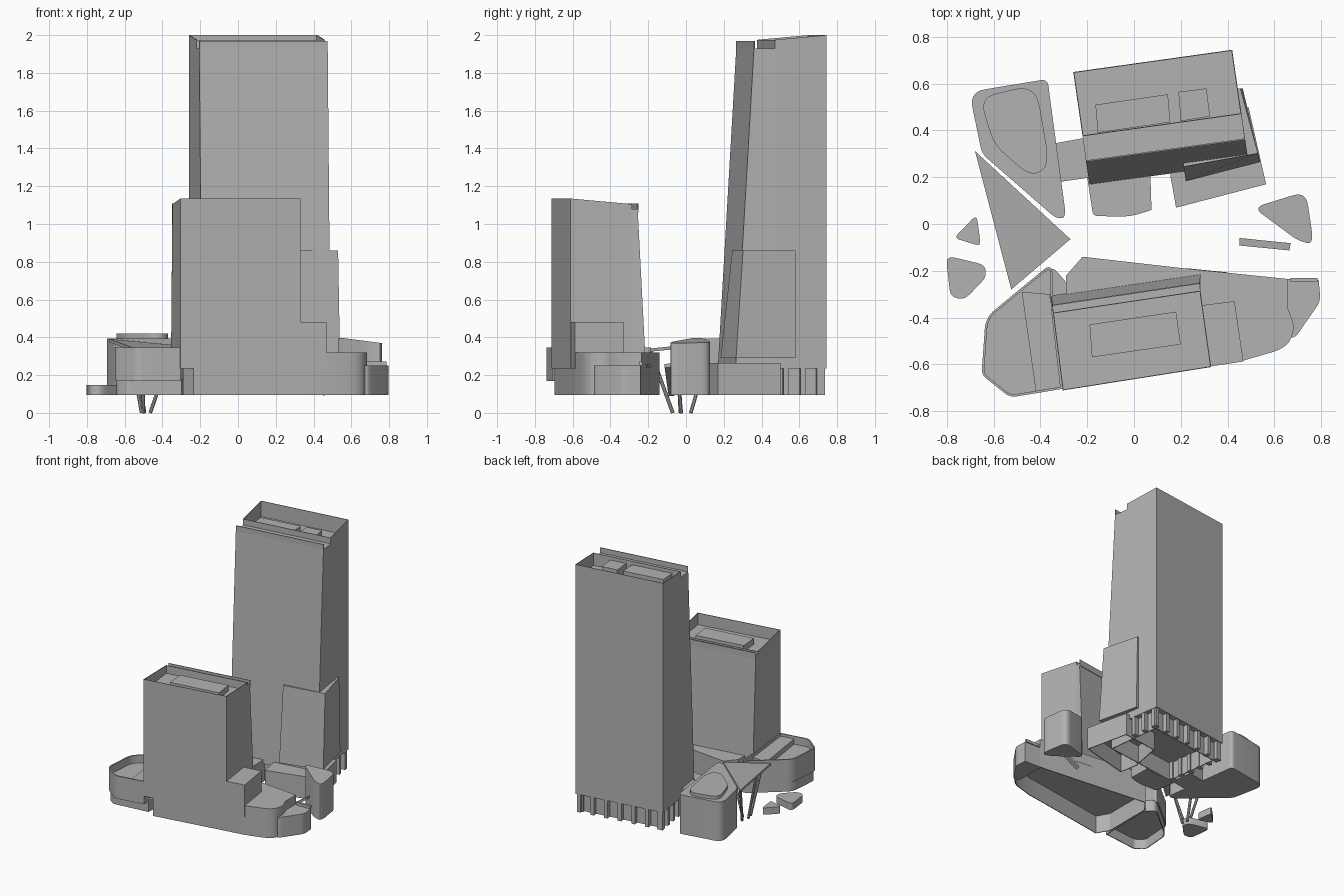
import bpy, bmesh, math
from mathutils import Vector

if "Cube" in bpy.data.objects:
    bpy.data.objects.remove(bpy.data.objects["Cube"])

GREY = bpy.data.materials.new("mid_grey")
GREY.diffuse_color = (.45, .45, .45, 1)
GREY.use_nodes = True
GREY.node_tree.nodes["Principled BSDF"].inputs["Base Color"].default_value = GREY.diffuse_color


def finish(bm, name):
    me = bpy.data.meshes.new(name)
    bm.to_mesh(me)
    bm.free()
    for p in me.polygons:
        p.use_smooth = True
    me.set_sharp_from_angle(angle=math.radians(28))
    me.materials.append(GREY)
    ob = bpy.data.objects.new(name, me)
    bpy.context.collection.objects.link(ob)
    return ob


def outline(pts, n=7):
    """Expand (x, y, r) corners into rounded ones."""
    out = []
    for i, p in enumerate(pts):
        c = Vector(p[:2])
        if len(p) < 3:
            out.append(c)
            continue
        u, v = Vector(pts[i - 1][:2]) - c, Vector(pts[(i + 1) % len(pts)][:2]) - c
        a = c + u.normalized() * min(p[2], u.length * .45)
        b = c + v.normalized() * min(p[2], v.length * .45)
        for k in range(n + 1):
            t = k / n
            out.append(a * (1 - t) ** 2 + c * (2 * t * (1 - t)) + b * t * t)
    return out


def solid(name, pts, z0, z1, top=None, rim=0, floor=0, hollow=0, ceiling=0):
    """Prism or loft from a footprint; heights may be functions.
    rim/floor sink the roof to a level, hollow/ceiling open the underside."""
    h = lambda z, p: z(p.x, p.y) if callable(z) else z
    lo = outline(pts)
    hi = outline(top) if top else lo
    bm = bmesh.new()
    a = [bm.verts.new((p.x, p.y, h(z0, p))) for p in lo]
    b = [bm.verts.new((p.x, p.y, h(z1, p))) for p in hi]
    n = len(a)
    base = bm.faces.new(a[::-1])
    roof = bm.faces.new(b)
    for i in range(n):
        j = (i + 1) % n
        bm.faces.new((a[i], a[j], b[j], b[i]))
    bmesh.ops.recalc_face_normals(bm, faces=bm.faces)
    for face, t, level in ((roof, rim, floor), (base, hollow, ceiling)):
        if t:
            bmesh.ops.inset_region(bm, faces=[face], thickness=t, use_even_offset=True)
            f = bmesh.ops.extrude_discrete_faces(bm, faces=[face])["faces"][0]
            for v in f.verts:
                v.co.z = level
    return finish(bm, name)


def wall(name, p, q, t, z0, z1):
    """Thin upright wall from p to q, thickness t to its left."""
    p, q = Vector(p), Vector(q)
    d = (q - p).normalized()
    n = Vector((-d.y, d.x)) * t
    return solid(name, [p.to_tuple(), q.to_tuple(), (q + n).to_tuple(), (p + n).to_tuple()], z0, z1)


def strut(name, p, q, r):
    p, q = Vector(p), Vector(q)
    bm = bmesh.new()
    bmesh.ops.create_cone(bm, cap_ends=True, segments=8, radius1=r, radius2=r, depth=(q - p).length)
    ob = finish(bm, name)
    ob.location = (p + q) / 2
    ob.rotation_euler = (q - p).to_track_quat('Z', 'Y').to_euler()


G = 0.095  # podium underside level

# Tall tower: rear shaft with sunken roof, leaning front wedge, front parapet
BL, BR, MR, ML = (-.26, .65), (.42, .745), (.46, .47), (-.22, .375)
solid("tall_tower_shaft", [ML, MR, BR, BL], .235,
      lambda x, y: 1.975 + .09 * (y - .42 - .14 * (x - .1)), rim=.004, floor=1.88)
solid("tall_tower_front", [(-.19, .168), (.49, .262), MR, ML], .235, 1.93,
      top=[(-.205, .266), (.475, .36), MR, ML])
wall("tall_tower_parapet", (-.205, .266), (.475, .36), .006, 1.92, 1.97)
solid("tall_roof_plant_large", [(-.155, .39), (.155, .435), (.145, .555), (-.165, .51)], 1.87, 1.95)
solid("tall_roof_plant_small", [(.2, .44), (.325, .46), (.31, .58), (.19, .565)], 1.87, 1.95)

# Side block leaning against the tall tower
solid("tall_tower_side_block", [(.222, .183), (.54, .265), (.465, .58), (.2, .54)], .29, .86,
      top=[(.212, .245), (.53, .302), (.455, .58), (.2, .54)])

# Recessed base and pilasters of the tall tower
solid("tall_tower_core", [(-.16, .2), (.44, .28), (.39, .7), (-.21, .615)], G, .24, hollow=.006, ceiling=.23)


def pilaster_row(name, p, q, count):
    p, q = Vector(p), Vector(q)
    d = (q - p).normalized()
    for i in range(count):
        c = p.lerp(q, i / (count - 1))
        wall(f"{name}_{i}", c - d * .014, c + d * .014, .045, G, .24)


pilaster_row("back_pilaster", (.4, .735), (-.235, .647), 7)
pilaster_row("left_pilaster", (-.25, .63), (-.19, .22), 6)
pilaster_row("right_pilaster", (.45, .53), (.423, .71), 3)

# Shops at the foot of the tall tower
solid("tall_podium_right", [(.155, .21), (.18, .07), (.565, .17), (.49, .5), (.2, .46)], G, .265,
      hollow=.006, ceiling=.23)
solid("tall_podium_left", [(-.2, .2), (-.175, .035, .02), (-.02, .03, .06), (.075, .06), (.07, .22)], G, .265)
solid("link_bridge", [(-.34, .345), (-.2, .37), (-.18, .2), (-.32, .18)], G, .3)

# Rounded pavilion at back left with a raised roof drum
solid("rear_pavilion", [(-.705, .565, .07), (-.37, .62, .03), (-.29, .025, .05), (-.335, .025, .03),
                        (-.65, .3, .03)], G, .395)
solid("rear_pavilion_drum", [(-.66, .54, .07), (-.42, .6, .1), (-.36, .25, .1), (-.44, .2, .08),
                             (-.6, .34, .06)], .36, .42)

# Short tower: body, rear lean, parapets
FL, FR = (-.305, -.712), (.33, -.612)
solid("short_tower_shaft", [FL, FR, (.284, -.285), (-.347, -.379)], .235,
      lambda x, y: min(1.135, 1.135 - .09 * (y + .66 - .15 * x)), rim=.004, floor=1.045)
solid("short_tower_back", [(-.347, -.379), (.284, -.285), (.285, -.212), (-.355, -.306)], .235, 1.08,
      top=[(-.347, -.379), (.284, -.285), (.281, -.256), (-.348, -.35)])
wall("short_tower_rear_parapet", (.281, -.256), (-.348, -.35), -.005, 1.06, 1.108)
solid("short_roof_plant", [(-.18, -.57), (.2, -.515), (.18, -.375), (-.19, -.43)], 1.04, 1.09)
solid("short_tower_side_block", [(.3, -.613), (.468, -.588), (.43, -.33), (.27, -.35)], .235, .48)

# Long podium under the short tower, open underneath
solid("front_podium", [(-.29, -.22), (-.22, -.14), (.2, -.188), (.657, -.235), (.657, -.36), (.69, -.44, .05),
                       (.655, -.53, .07), (.465, -.585), (.33, -.605), (-.235, -.695),
                       (-.29, -.6)], G, .32, hollow=.006, ceiling=.23)
solid("front_podium_wing", [(.65, -.235), (.79, -.24), (.798, -.33, .03), (.68, -.5, .05), (.65, -.45)], G, .25)
solid("wing_canopy", [(.67, -.23), (.785, -.23), (.785, -.246), (.67, -.246)], .25, .272)
for i, (x0, x1) in enumerate([(-.08, .1), (.22, .4)]):
    y = lambda x: -.172 - .1 * x
    wall(f"podium_canopy_{i}", (x0, y(x0) - .015), (x1, y(x1) - .015), .02, .24, .255)

# Rounded front-left pavilion, its front edge overhanging the base
solid("front_pavilion", [(-.35, -.165, .05), (-.635, -.4, .05), (-.652, -.645, .025), (-.53, -.742, .03),
                         (-.305, -.705), (-.345, -.36)], .17, .345, rim=.01, floor=.285)
solid("front_pavilion_base", [(-.352, -.175, .05), (-.628, -.405, .05), (-.645, -.64, .03), (-.58, -.69, .02),
                              (-.3, -.66), (-.29, -.25)], G, .18, hollow=.006, ceiling=.17)
solid("front_pavilion_roof_block", [(-.48, -.29), (-.42, -.715), (-.315, -.7), (-.36, -.3)], .27, .325)

# Sloping triangular canopy on splayed legs
solid("canopy", [(-.68, .312), (-.272, -.065), (-.525, -.28)],
      lambda x, y: .343 + .1 * y, lambda x, y: .36 + .1 * y)
for i, (foot, head) in enumerate([((-.5, -.07, 0), (-.51, -.19, .33)), ((-.51, -.03, 0), (-.57, -.04, .345)),
                                  ((-.465, -.025, 0), (-.345, -.06, .345)), ((-.495, .025, 0), (-.55, .13, .36))]):
    strut(f"canopy_leg_{i}", foot, head, .01)

# Free-standing kiosks, lift drum and escalator
solid("kiosk_small", [(-.77, -.06, .025), (-.673, .04, .03), (-.655, -.095, .025)], G, .148)
solid("kiosk_large", [(-.805, -.135, .04), (-.635, -.175, .04), (-.635, -.23, .02), (-.725, -.325, .04),
                      (-.785, -.31, .03)], G, .148)
solid("lift_drum", [(.51, .07, .05), (.735, .14, .06), (.77, -.09, .07), (.7, -.07, .03)], G,
      lambda x, y: .397 - .13 * max(0, x - .55))
solid("escalator", [(.45, -.092), (.665, -.113), (.67, -.082), (.452, -.06)],
      lambda x, y: .088 + .7 * (x - .45), lambda x, y: .108 + .7 * (x - .45))
